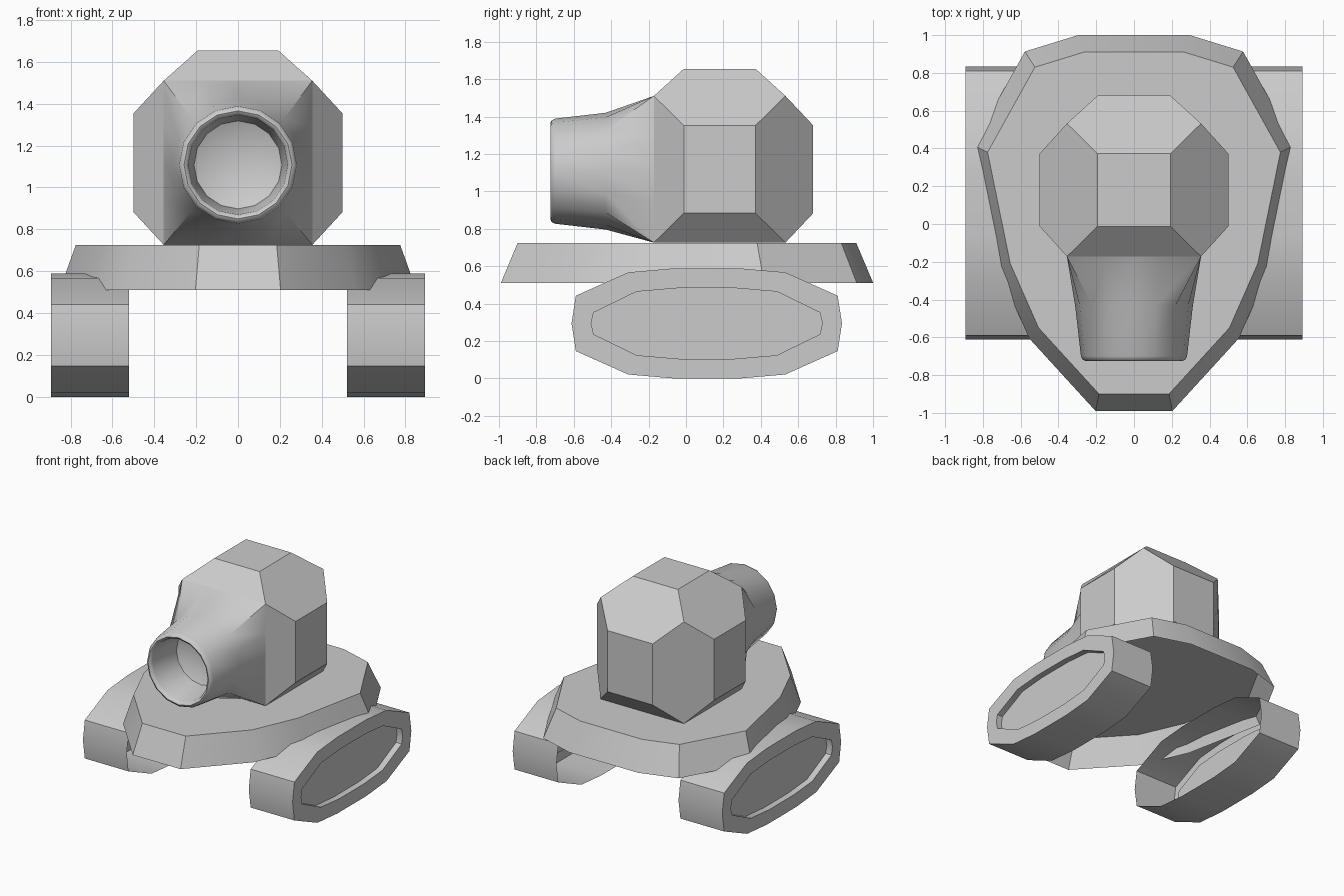
import bpy, bmesh
from math import cos, sin, pi, radians
from mathutils import Vector

if "Cube" in bpy.data.objects:
    bpy.data.objects.remove(bpy.data.objects["Cube"])


def loft(bm, rings, cap_end=False):
    """Skin a list of closed point rings, optionally capping the last one."""
    vs = [[bm.verts.new(p) for p in r] for r in rings]
    n = len(vs[0])
    for a, b in zip(vs, vs[1:]):
        for i in range(n):
            j = (i + 1) % n
            bm.faces.new((a[i], a[j], b[j], b[i]))
    if cap_end:
        bm.faces.new(vs[-1])


def finish(bm, name, angle=32):
    bmesh.ops.recalc_face_normals(bm, faces=bm.faces[:])
    me = bpy.data.meshes.new(name)
    bm.to_mesh(me)
    bm.free()
    ob = bpy.data.objects.new(name, me)
    bpy.context.collection.objects.link(ob)
    bpy.ops.object.select_all(action='DESELECT')
    ob.select_set(True)
    bpy.context.view_layer.objects.active = ob
    bpy.ops.object.shade_smooth_by_angle(angle=radians(angle))
    return ob


# Hull: tapered deck, open underneath
half = [(0.185, -0.90), (0.505, -0.55), (0.655, -0.21), (0.775, 0.38),
        (0.525, 0.83), (0.265, 0.91)]
outline = half + [(-x, y) for x, y in reversed(half)]
bm = bmesh.new()
loft(bm, [[(x * 1.1, y * 1.1, 0.51) for x, y in outline],
          [(x, y, 0.725) for x, y in outline]], cap_end=True)
finish(bm, "hull")

# Tracks: belt open on the inner side, rim and recessed panel on the outer side
CY, CZ = 0.111, 0.294


def oval(x, quarter):
    right = quarter + [(a, -b) for a, b in reversed(quarter[:-1])]
    pts = right + [(-a, -b) for a, b in right]
    return [(x, CY + a, CZ + b) for a, b in pts]


outer = [(0.178, 0.294), (0.42, 0.273), (0.70, 0.148), (0.723, 0)]
inner = [(0.15, 0.189), (0.375, 0.17), (0.605, 0.058), (0.618, 0)]
for side, name in ((1, "right_track"), (-1, "left_track")):
    bm = bmesh.new()
    loft(bm, [oval(side * 0.52, outer), oval(side * 0.893, outer),
              oval(side * 0.893, inner), oval(side * 0.845, inner)], cap_end=True)
    finish(bm, name)

# Turret: block with chamfered edges, open at front and bottom
C = Vector((0, 0.18, 1.118))
signs = (-1, 1)
pts = []
for a in signs:
    for b in signs:
        pts += [(a * 0.355, b * 0.352, c * 0.392) for c in signs]
        pts += [(a * 0.192, b * 0.192, 0.537), (a * 0.192, 0.50, b * 0.235)]
        pts += [(c * 0.50, a * 0.192, b * 0.235) for c in signs]
bm = bmesh.new()
for p in pts:
    bm.verts.new(C + Vector(p))
bmesh.ops.convex_hull(bm, input=bm.verts[:])
bmesh.ops.dissolve_limit(bm, angle_limit=radians(8), verts=bm.verts[:], edges=bm.edges[:])
bm.normal_update()
bmesh.ops.delete(bm, geom=[f for f in bm.faces if f.normal.y < -0.95 or f.normal.z < -0.95],
                 context='FACES')
finish(bm, "turret")

# Barrel: square root blending into a round muzzle with a bore
N, BZ = 16, 1.108
angles = [2 * pi * i / N for i in range(N)]


def circle(y, r):
    return [(r * cos(t), y, BZ + r * sin(t)) for t in angles]


root = []
for t in angles:
    k = 1 / max(abs(cos(t)), abs(sin(t)))
    root.append((0.355 * k * cos(t), -0.172, 1.118 + 0.392 * k * sin(t)))
bm = bmesh.new()
loft(bm, [root] + [circle(y, r) for y, r in (
    (-0.43, 0.312), (-0.70, 0.281), (-0.718, 0.272), (-0.725, 0.258),
    (-0.718, 0.245), (-0.70, 0.238), (-0.45, 0.21), (-0.41, 0.12))], cap_end=True)
finish(bm, "barrel", 50)
